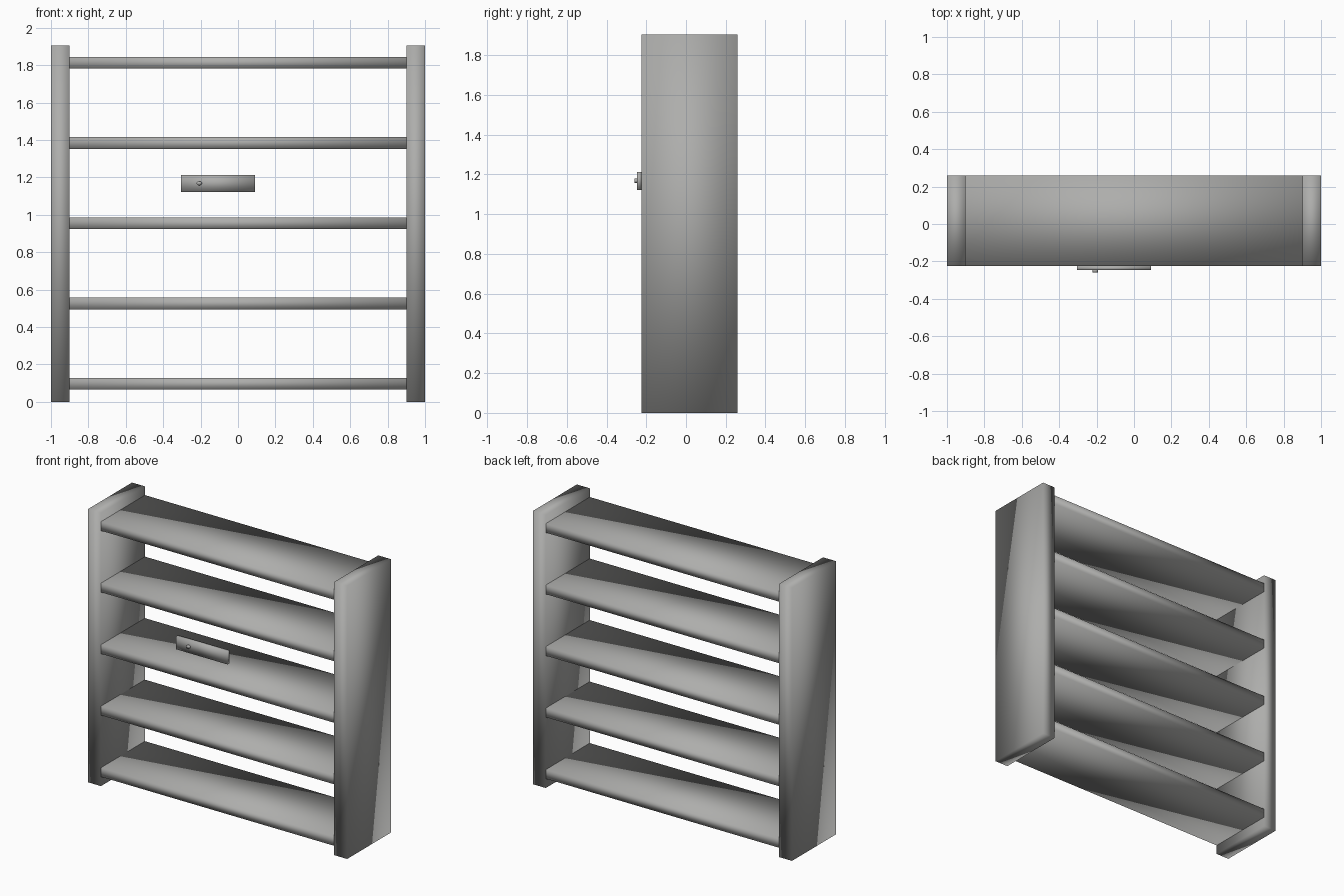
import bpy
import bmesh
from math import radians
from mathutils import Matrix, Vector

if "Cube" in bpy.data.objects:
    bpy.data.objects.remove(bpy.data.objects["Cube"])

GREY = (0.42, 0.42, 0.41, 1)
grey = bpy.data.materials.new("plain grey")
grey.use_nodes = True
grey.diffuse_color = GREY
grey.node_tree.nodes["Principled BSDF"].inputs["Base Color"].default_value = GREY


def finish(name, bm):
    """Turn a bmesh into a smooth-shaded object."""
    for face in bm.faces:
        face.smooth = True
    mesh = bpy.data.meshes.new(name)
    bm.to_mesh(mesh)
    bm.free()
    mesh.materials.append(grey)
    obj = bpy.data.objects.new(name, mesh)
    bpy.context.collection.objects.link(obj)
    return obj


def box(name, low, high):
    """Box between two opposite corners."""
    low, high = Vector(low), Vector(high)
    bm = bmesh.new()
    place = Matrix.Translation((low + high) / 2) @ Matrix.Diagonal((*(high - low), 1))
    bmesh.ops.create_cube(bm, size=1, matrix=place)
    return finish(name, bm)


FRONT, BACK, HEIGHT = -0.225, 0.26, 1.905
INNER, OUTER = 0.9, 1.0

# Side panels
box("left_side_panel", (INNER, FRONT, 0), (OUTER, BACK, HEIGHT))
box("right_side_panel", (-OUTER, FRONT, 0), (-INNER, BACK, HEIGHT))

# Evenly spaced shelves
for i in range(5):
    z = 0.065 + i * 0.429
    box(f"shelf_{i + 1}", (-INNER, FRONT, z), (INNER, BACK, z + 0.063))

# Small plate on the front, between two shelves
box("front_plate", (-0.305, -0.247, 1.122), (0.092, FRONT, 1.213))

# Oval button on the plate
bm = bmesh.new()
place = (Matrix.Translation((-0.207, -0.25, 1.168))
         @ Matrix.Diagonal((1.3, 1, 1, 1))
         @ Matrix.Rotation(radians(90), 4, "X"))
bmesh.ops.create_cone(bm, cap_ends=True, segments=20, radius1=0.011,
                      radius2=0.011, depth=0.02, matrix=place)
finish("plate_button", bm)
